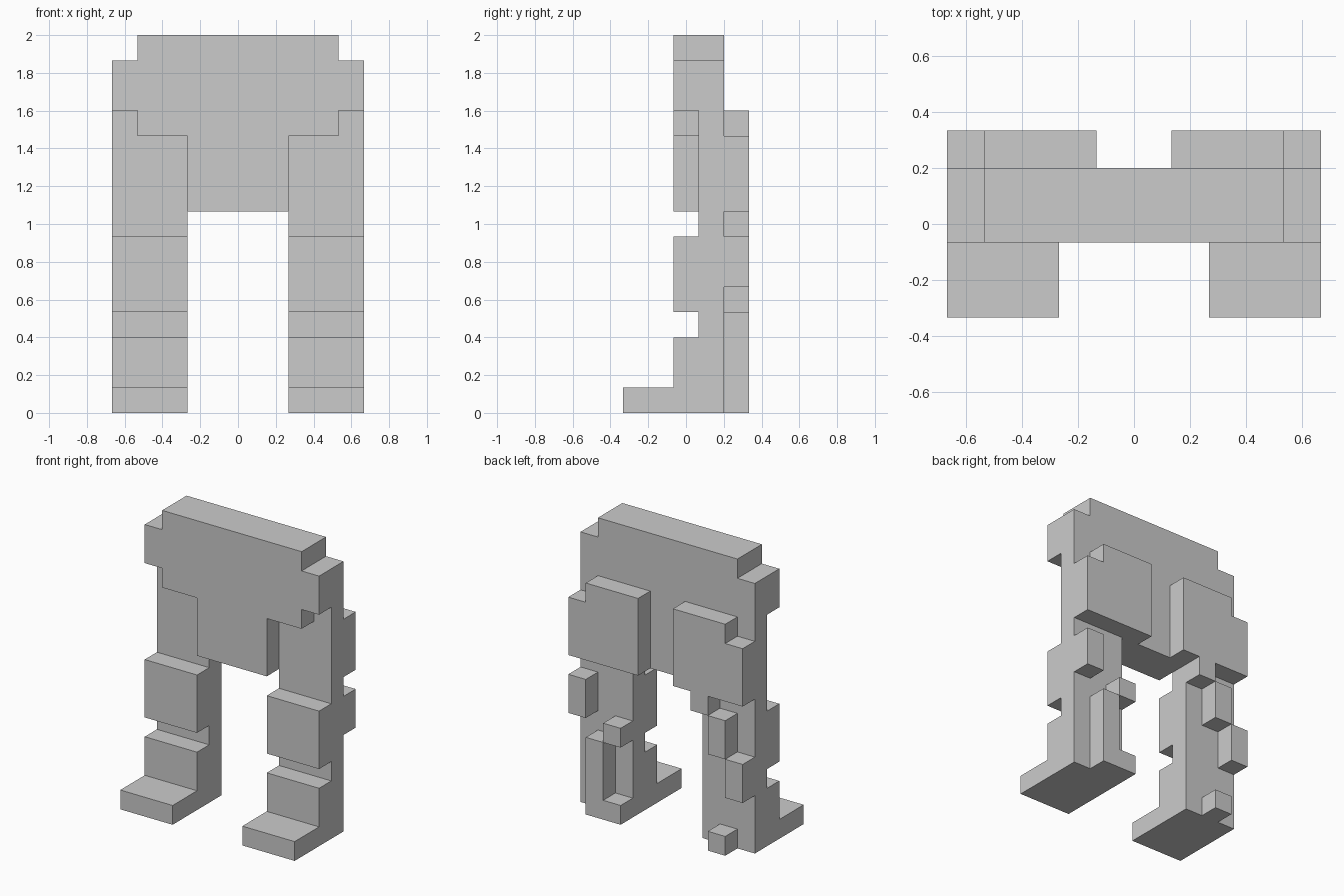
import bpy, bmesh
from mathutils import Vector

if "Cube" in bpy.data.objects:
    bpy.data.objects.remove(bpy.data.objects["Cube"])

U = 2 / 15  # one block


def prism(name, outline, start, end, axis='y'):
    """Extrude a block-grid outline: (x, z) along y, or (y, z) along x."""
    def place(a, b, d):
        x, y = (a, d) if axis == 'y' else (d, a)
        return Vector((x, y - 2.5, b)) * U
    bm = bmesh.new()
    face = bm.faces.new([bm.verts.new(place(a, b, start)) for a, b in outline])
    top = bmesh.ops.extrude_face_region(bm, geom=[face])['geom']
    move = place(0, 0, end) - place(0, 0, start)
    bmesh.ops.translate(bm, vec=move, verts=[v for v in top if isinstance(v, bmesh.types.BMVert)])
    bmesh.ops.recalc_face_normals(bm, faces=bm.faces)
    mesh = bpy.data.meshes.new(name)
    bm.to_mesh(mesh)
    bm.free()
    obj = bpy.data.objects.new(name, mesh)
    bpy.context.collection.objects.link(obj)
    return obj


def rect(a0, a1, b0, b1):
    return [(a0, b0), (a1, b0), (a1, b1), (a0, b1)]


def symmetric(half):
    """Complete a right-half outline across x = 0."""
    return half + [(-x, z) for x, z in reversed(half)]


# Main layer: waist and both legs
prism("waist_and_legs", symmetric([(2, 8), (2, 0), (5, 0), (5, 14), (4, 14), (4, 15)]), 3, 4)

# Front layer: tunic with stepped hem
prism("tunic_front", symmetric(
    [(2, 8), (2, 11), (4, 11), (4, 12), (5, 12), (5, 14), (4, 14), (4, 15)]), 2, 3)

# Knee pads and boots on both legs
for side, x0, x1 in (("left", 2, 5), ("right", -5, -2)):
    prism(side + "_knee_pad", rect(2, 3, 4, 7), x0, x1, 'x')
    prism(side + "_boot", [(0, 0), (3, 0), (3, 3), (2, 3), (2, 1), (0, 1)], x0, x1, 'x')

# Back pads; the right one has a torn tab below it
prism("left_back_pad", [(1, 8), (5, 8), (5, 11), (4, 11), (4, 12), (1, 12)], 4, 5)
prism("right_back_pad", [(-1, 8), (-2, 8), (-2, 7), (-3, 7), (-3, 8), (-5, 8),
                         (-5, 11), (-4, 11), (-4, 12), (-1, 12)], 4, 5)

# Ragged scraps on the backs of the legs
prism("left_heel_scrap", [(2, 0), (4, 0), (4, 4), (3, 4), (3, 1), (2, 1)], 4, 5)
scraps = {
    "left_thigh_scrap": (4, 5, 5, 7),
    "left_calf_scrap": (2, 3, 4, 5),
    "right_thigh_scrap": (-4, -3, 5, 7),
    "right_calf_scrap": (-5, -4, 3, 5),
    "right_heel_scrap": (-4, -3, 0, 1),
}
for name, box in scraps.items():
    prism(name, rect(*box), 4, 5)
